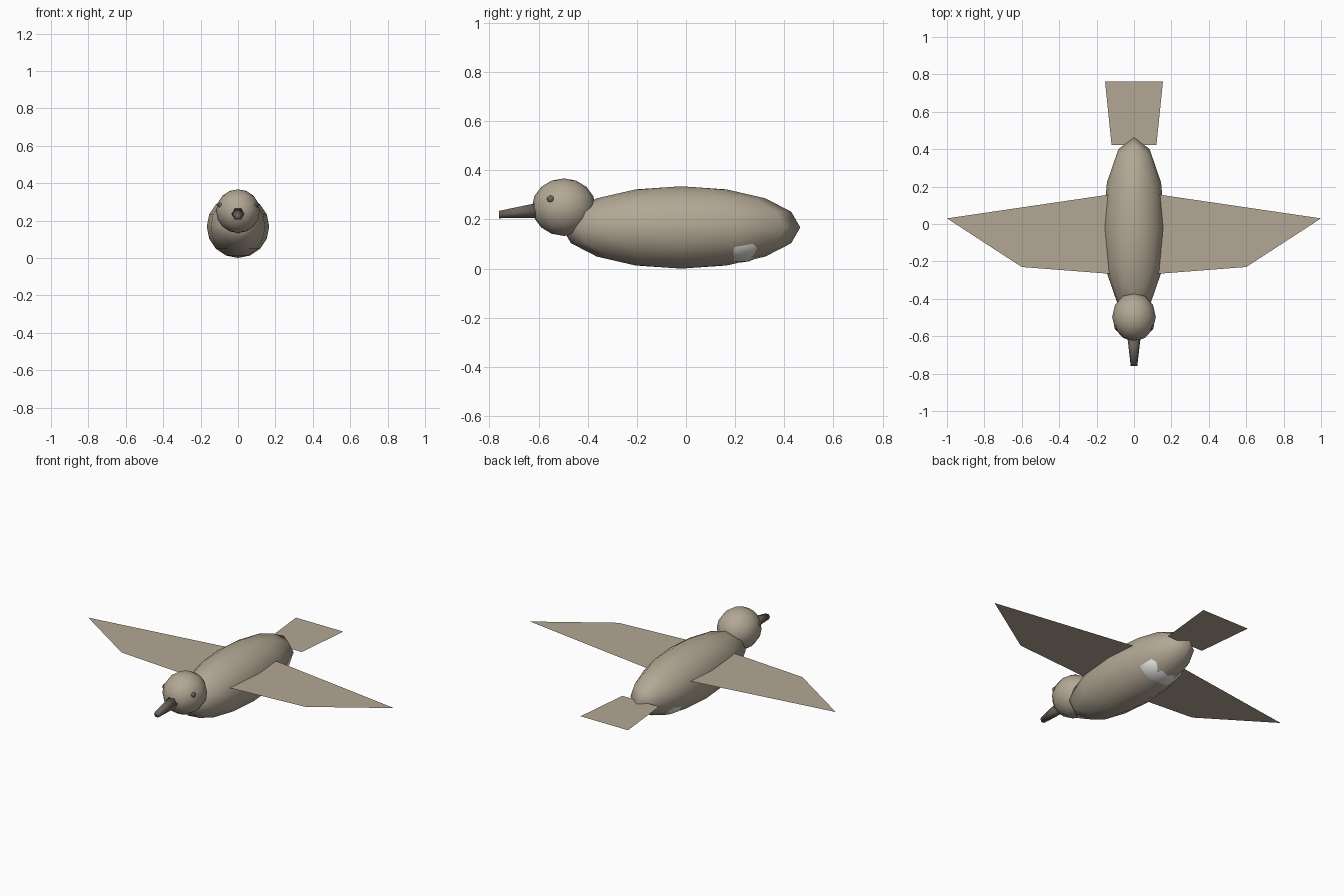
import bpy, bmesh, math
from mathutils import Matrix

if "Cube" in bpy.data.objects:
    bpy.data.objects.remove(bpy.data.objects["Cube"])


def material(name, rgb):
    m = bpy.data.materials.new(name)
    m.diffuse_color = (*rgb, 1.0)
    m.use_nodes = True
    m.node_tree.nodes["Principled BSDF"].inputs["Base Color"].default_value = m.diffuse_color
    return m


TAUPE = material("taupe_feathers", (0.45, 0.39, 0.30))
DARK = material("dark_brown", (0.15, 0.125, 0.10))
WHITE = material("pale_belly", (0.82, 0.82, 0.80))


def finish(bm, name, mat, smooth=True):
    me = bpy.data.meshes.new(name)
    bm.to_mesh(me)
    bm.free()
    me.materials.append(mat)
    for p in me.polygons:
        p.use_smooth = smooth
    ob = bpy.data.objects.new(name, me)
    bpy.context.collection.objects.link(ob)
    return ob


def ellipsoid(name, centre, radii, mat, segs=12, rings=8):
    bm = bmesh.new()
    mtx = Matrix.Translation(centre) @ Matrix.Diagonal((*radii, 1.0))
    bmesh.ops.create_uvsphere(bm, u_segments=segs, v_segments=rings,
                              radius=1.0, matrix=mtx)
    return finish(bm, name, mat)


def flat_panel(name, outline, z, mat):
    # thin sheet facing upward
    bm = bmesh.new()
    f = bm.faces.new([bm.verts.new((x, y, z)) for x, y in outline])
    f.normal_update()
    if f.normal.z < 0:
        f.normal_flip()
    return finish(bm, name, mat, smooth=False)


# body, belly patch and head
ellipsoid("body", (0, -0.02, 0.1675), (0.167, 0.485, 0.1675), TAUPE)
ellipsoid("belly", (0, 0.20, 0.122), (0.13, 0.15, 0.10), WHITE)
ellipsoid("head", (0, -0.497, 0.25), (0.117, 0.13, 0.117), TAUPE)

# beak: tapered, with a level underside
bm = bmesh.new()
bmesh.ops.create_cone(bm, cap_ends=True, segments=6, radius1=0.036, radius2=0.0175,
                      depth=0.16, matrix=Matrix.Translation((0, -0.68, 0.237))
                      @ Matrix.Rotation(math.pi / 2, 4, 'X')
                      @ Matrix.Rotation(math.pi / 6, 4, 'Z'))
for v in bm.verts:
    if v.co.y < -0.7:
        v.co.z -= 0.017
finish(bm, "beak", DARK)

# wings and eyes on both sides
WING = [(0.08, -0.27), (0.6, -0.23), (1.0, 0.03), (0.08, 0.165)]
for side, s in (("right", 1), ("left", -1)):
    flat_panel(side + "_wing", [(s * x, y) for x, y in WING], 0.224, TAUPE)
    ellipsoid(side + "_eye", (s * 0.09, -0.55, 0.282), (0.016,) * 3, DARK, 8, 6)

# tail
flat_panel("tail", [(-0.12, 0.423), (0.12, 0.423), (0.155, 0.763), (-0.155, 0.763)],
           0.17, TAUPE)
